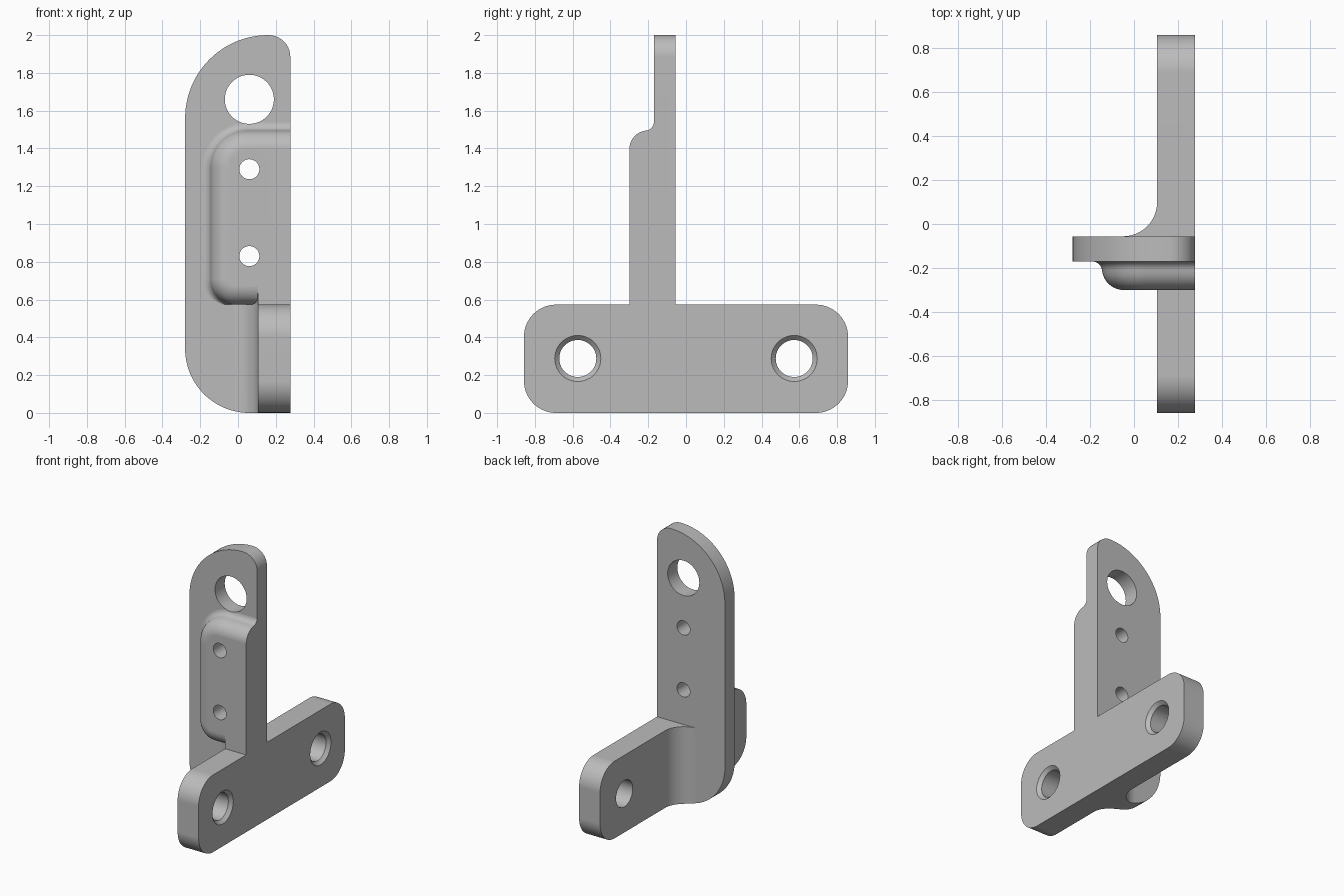
import bpy
import bmesh
from math import sin, cos, pi, radians

if "Cube" in bpy.data.objects:
    bpy.data.objects.remove(bpy.data.objects["Cube"], do_unlink=True)

grey = bpy.data.materials.new("plain grey")
grey.use_nodes = True
grey.diffuse_color = (0.5, 0.5, 0.5, 1)
grey.node_tree.nodes["Principled BSDF"].inputs["Base Color"].default_value = (0.5, 0.5, 0.5, 1)

RIGHT, WEB_X = 0.277, 0.105          # outer and inner face of the base flange
FRONT, BACK, PAD_Y = -0.17, -0.056, -0.30
BASE_TOP, FLANGE_END = 0.573, 0.858


def arc(cx, cy, r, a0, a1, n=16):
    return [(cx + r * cos(radians(a0 + (a1 - a0) * i / n)),
             cy + r * sin(radians(a0 + (a1 - a0) * i / n))) for i in range(n + 1)]


def loft(name, rings):
    """Solid from a stack of matching closed rings, capped at both ends."""
    bm = bmesh.new()
    loops = [[bm.verts.new(p) for p in ring] for ring in rings]
    for a, b in zip(loops, loops[1:]):
        for i in range(len(a)):
            j = (i + 1) % len(a)
            bm.faces.new((a[i], a[j], b[j], b[i]))
    bm.faces.new(loops[0])
    bm.faces.new(loops[-1])
    bmesh.ops.recalc_face_normals(bm, faces=bm.faces)
    mesh = bpy.data.meshes.new(name)
    bm.to_mesh(mesh)
    bm.free()
    mesh.materials.append(grey)
    obj = bpy.data.objects.new(name, mesh)
    bpy.context.collection.objects.link(obj)
    return obj


def along(axis, pts, h):
    if axis == "x":
        return [(h, a, b) for a, b in pts]
    if axis == "y":
        return [(a, h, b) for a, b in pts]
    return [(a, b, h) for a, b in pts]


def prism(name, axis, pts, lo, hi):
    return loft(name, [along(axis, pts, lo), along(axis, pts, hi)])


def rod(name, axis, cx, cy, stations):
    """Round solid from (height, radius) stations."""
    return loft(name, [along(axis, arc(cx, cy, r, 0, 360, 48)[:-1], h) for h, r in stations])


def combine(target, other, operation):
    mod = target.modifiers.new("combine", "BOOLEAN")
    mod.operation, mod.object, mod.solver = operation, other, "EXACT"
    bpy.context.view_layer.objects.active = target
    bpy.ops.object.modifier_apply(modifier=mod.name)
    bpy.data.objects.remove(other, do_unlink=True)


# Upright plate outline: large rounded left corners, small one at top right
outline = ([(RIGHT, 0)] + arc(0.162, 1.885, 0.115, 0, 90, 10)
           + arc(0.16, 1.56, 0.44, 90, 180, 24)[1:]
           + arc(0.06, 0.34, 0.34, 180, 270, 24))
bracket = prism("bracket", "y", outline, FRONT, BACK)

# Lower web with concave fillets on both sides, trimmed to the plate outline
rf, rb = 0.13, 0.155
for label, y, r, side, top in (("front_fillet", FRONT, rf, -1, 0.67),
                               ("back_fillet", BACK, rb, 1, BASE_TOP)):
    curve = arc(WEB_X - r, y + side * r, r, -90 * side, 0)
    corner = [(WEB_X + 0.05, y + side * r), (WEB_X + 0.05, y - side * 0.05),
              (WEB_X - r, y - side * 0.05)]
    fillet = prism(label, "z", curve + corner, 0, top)
    combine(fillet, prism("trim", "y", outline, -0.5, 0.5), "INTERSECT")
    combine(bracket, fillet, "UNION")

# Raised pad: S-shaped edge on the left and top, rounded lower edge
r1, r2, sweep = 0.045, 0.10, radians(84)
steps = [i / 8 for i in range(9)]
s1 = r1 * sin(sweep)
edge = [(0, 0, FRONT + 0.05)]
edge += [(r1 * sin(sweep * t), 0, FRONT - r1 * (1 - cos(sweep * t))) for t in steps]
for t in steps[1:]:
    a = sweep * (1 - t)
    run = r2 * (sin(sweep) - sin(a))
    edge.append((s1 + run, run, PAD_Y + r2 * (1 - cos(a))))
rings = []
for d, lift, y in edge:
    left, top, low = -0.19 + d, 1.54 - d, BASE_TOP + lift
    rt, rl = 0.24 - d, 0.135 - lift
    pts = ([(RIGHT, low), (RIGHT, top)] + arc(left + rt, top - rt, rt, 90, 180)
           + arc(left + rl, low + rl, rl, 180, 270))
    rings.append(along("y", pts, y))
combine(bracket, loft("raised_pad", rings), "UNION")

# Square foot of the pad above the flange
foot = [(WEB_X, 0.5), (RIGHT, 0.5), (RIGHT, 0.72), (WEB_X, 0.72)]
combine(bracket, prism("pad_foot", "y", foot, PAD_Y, FRONT + 0.05), "UNION")

# Base flange with four rounded corners
rc = 0.17
fy, fz = FLANGE_END - rc, BASE_TOP - rc
flange = (arc(fy, fz, rc, 0, 90) + arc(-fy, fz, rc, 90, 180)
          + arc(-fy, rc, rc, 180, 270) + arc(fy, rc, rc, 270, 360))
combine(bracket, prism("base_flange", "x", flange, WEB_X, RIGHT), "UNION")

# Holes through the upright plate
for z, r in ((1.66, 0.13), (1.29, 0.053), (0.83, 0.053)):
    combine(bracket, rod("hole", "y", 0.06, z, [(-0.5, r), (0.2, r)]), "DIFFERENCE")

# Chamfered screw holes in the flange
for y in (-0.573, 0.573):
    screw = [(0, 0.098), (RIGHT - 0.024, 0.098), (RIGHT, 0.122), (RIGHT + 0.05, 0.172)]
    combine(bracket, rod("screw_hole", "x", y, 0.288, screw), "DIFFERENCE")

# Smooth curves, crisp edges
bpy.ops.object.select_all(action="DESELECT")
bracket.select_set(True)
bpy.context.view_layer.objects.active = bracket
bpy.ops.object.shade_smooth_by_angle(angle=radians(30))
normals = bracket.modifiers.new("even_normals", "WEIGHTED_NORMAL")
normals.keep_sharp = True
